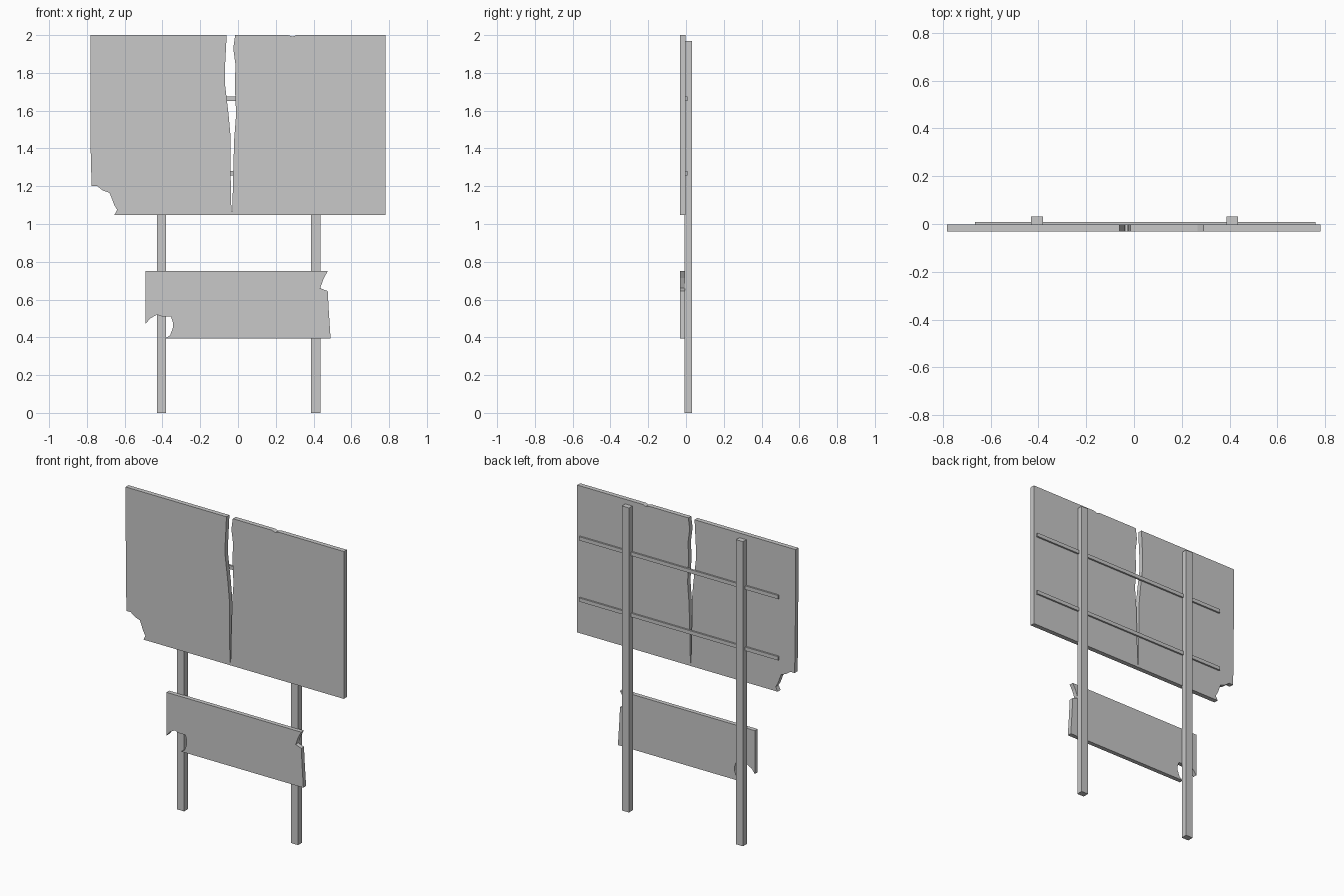
import bpy
import bmesh
from mathutils import Vector

cube = bpy.data.objects.get("Cube")
if cube:
    bpy.data.objects.remove(cube)

# Single weathered grey
grey = bpy.data.materials.new("weathered_grey")
grey.use_nodes = True
colour = (0.58, 0.58, 0.58, 1)
grey.diffuse_color = colour
grey.node_tree.nodes["Principled BSDF"].inputs["Base Color"].default_value = colour


def slab(name, outline, front, back):
    """Extrude an x-z outline from y = front to y = back."""
    bm = bmesh.new()
    face = bm.faces.new([bm.verts.new((x, front, z)) for x, z in outline])
    grown = bmesh.ops.extrude_face_region(bm, geom=[face], use_keep_orig=True)
    moved = [v for v in grown["geom"] if isinstance(v, bmesh.types.BMVert)]
    bmesh.ops.translate(bm, verts=moved, vec=Vector((0, back - front, 0)))
    bmesh.ops.recalc_face_normals(bm, faces=bm.faces)
    caps = [f for f in bm.faces if len(f.verts) > 4]
    bmesh.ops.triangulate(bm, faces=caps)
    mesh = bpy.data.meshes.new(name)
    bm.to_mesh(mesh)
    bm.free()
    mesh.materials.append(grey)
    obj = bpy.data.objects.new(name, mesh)
    bpy.context.collection.objects.link(obj)
    return obj


def bar(name, x0, x1, z0, z1, front, back):
    return slab(name, [(x0, z0), (x1, z0), (x1, z1), (x0, z1)], front, back)


FRONT, BACK = -0.032, 0.032

# Main board: split down the middle, broken lower corner, chipped top
crack_left = [(-.06, 2), (-.07, 1.81), (-.07, 1.75), (-.05, 1.58),
              (-.04, 1.47), (-.04, 1.31), (-.035, 1.065)]
crack_right = [(-.03, 1.065), (-.025, 1.29), (-.02, 1.45), (-.01, 1.58),
               (-.017, 1.74), (-.013, 1.84), (-.025, 1.93), (-.015, 2)]
top_chip = [(.265, 2), (.29, 1.992), (.31, 2)]
broken_corner = [(-.655, 1.047), (-.64, 1.075), (-.655, 1.1), (-.67, 1.14),
                 (-.68, 1.165), (-.715, 1.177), (-.745, 1.2), (-.775, 1.2),
                 (-.78, 1.39)]
slab("main_board",
     [(-.782, 2)] + crack_left + crack_right + top_chip
     + [(.78, 2), (.78, 1.047)] + broken_corner, FRONT, -0.002)

# Lower board with bites out of both ends
right_break = [(.475, .75), (.455, .715), (.435, .66), (.475, .645),
               (.48, .55), (.49, .395)]
left_bite = [(-.385, .395), (-.36, .41), (-.345, .45), (-.345, .48),
             (-.355, .51), (-.4, .51), (-.43, .52), (-.465, .5), (-.49, .47)]
slab("lower_board", [(-.49, .75)] + right_break + left_bite, FRONT, -0.004)

# Posts behind the boards
for side, x in (("right", -.405), ("left", .411)):
    bar(side + "_post", x - .025, x + .025, 0, 1.97, -0.008, BACK)

# Thin rails across the back of the main board
for level, z in (("lower", 1.268), ("upper", 1.664)):
    bar(level + "_rail", -.665, .76, z - .012, z + .012, -0.004, 0.009)
